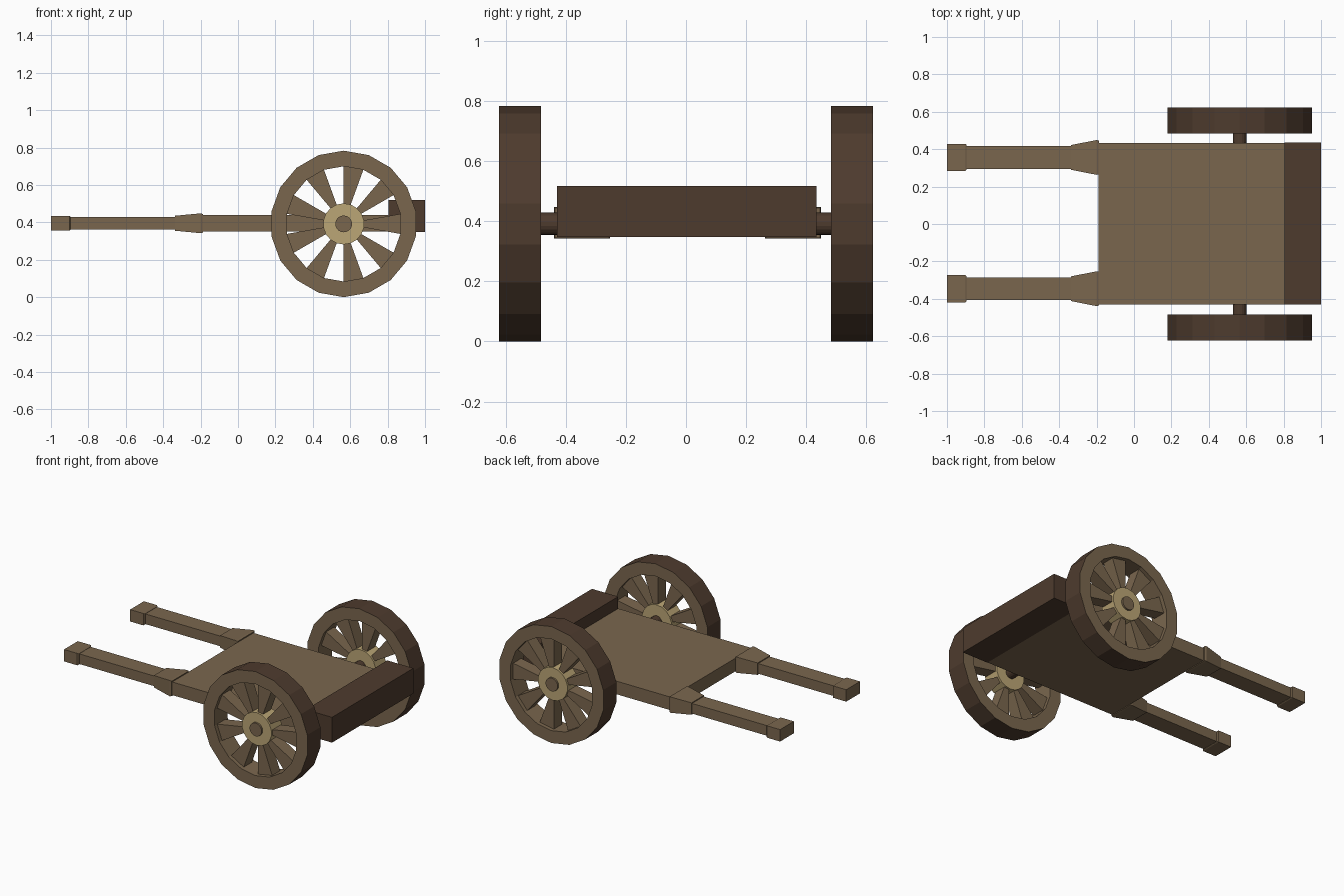
import bpy, bmesh, math
from mathutils import Vector

if "Cube" in bpy.data.objects:
    bpy.data.objects.remove(bpy.data.objects["Cube"])

def mat(name, rgb):
    m = bpy.data.materials.new(name)
    m.diffuse_color = (*rgb, 1)
    m.use_nodes = True
    m.node_tree.nodes["Principled BSDF"].inputs["Base Color"].default_value = m.diffuse_color
    return m

WOOD = mat("mid brown wood", (0.195, 0.134, 0.076))
DARK = mat("dark brown wood", (0.076, 0.044, 0.027))
TAN = mat("tan hub", (0.50, 0.38, 0.18))

CX, CZ = 0.565, 0.3915   # wheel centre
N = 18                   # wheel sides

def finish(bm, name, mats):
    bmesh.ops.recalc_face_normals(bm, faces=bm.faces)
    me = bpy.data.meshes.new(name)
    bm.to_mesh(me)
    bm.free()
    for m in mats:
        me.materials.append(m)
    ob = bpy.data.objects.new(name, me)
    bpy.context.collection.objects.link(ob)
    return ob

def loft(name, sections, m):
    """Square-section bar along x; each section is (x, y0, y1, z0, z1)."""
    bm = bmesh.new()
    rings = [[bm.verts.new((x, y, z)) for y, z in ((a, c), (b, c), (b, d), (a, d))]
             for x, a, b, c, d in sections]
    for p, q in zip(rings, rings[1:]):
        for i in range(4):
            j = (i + 1) % 4
            bm.faces.new((p[i], p[j], q[j], q[i]))
    bm.faces.new(rings[0])
    bm.faces.new(rings[-1])
    return finish(bm, name, [m])

def pt(r, k, y):
    a = math.pi / 2 + k * 2 * math.pi / N
    return Vector((CX + r * math.cos(a), y, CZ + r * math.sin(a)))

def disc(name, r, y0, y1, mats):
    """Solid cylinder across the cart; the outer wall takes the last material."""
    bm = bmesh.new()
    a = [bm.verts.new(pt(r, k, y0)) for k in range(N)]
    b = [bm.verts.new(pt(r, k, y1)) for k in range(N)]
    bm.faces.new(a)
    bm.faces.new(b)
    for k in range(N):
        j = (k + 1) % N
        f = bm.faces.new((a[k], a[j], b[j], b[k]))
        f.material_index = len(mats) - 1
    return finish(bm, name, mats)

def rim(name, ri, ro, y0, y1):
    """Wheel ring with a dark tread."""
    bm = bmesh.new()
    loops = [[bm.verts.new(pt(r, k, y)) for k in range(N)]
             for r, y in ((ro, y0), (ro, y1), (ri, y1), (ri, y0))]
    for s in range(4):
        p, q = loops[s], loops[(s + 1) % 4]
        for k in range(N):
            j = (k + 1) % N
            f = bm.faces.new((p[k], p[j], q[j], q[k]))
            f.material_index = 1 if s == 0 else 0
    return finish(bm, name, [WOOD, DARK])

def spokes(name, ri, ro, y0, y1):
    """Wedge spokes filling every second side of the wheel."""
    bm = bmesh.new()
    for k in range(1, N, 2):
        c = [(ri, k), (ro, k), (ro, k + 1), (ri, k + 1)]
        a = [bm.verts.new(pt(r, i, y0)) for r, i in c]
        b = [bm.verts.new(pt(r, i, y1)) for r, i in c]
        bm.faces.new(a)
        bm.faces.new(b)
        for i in range(4):
            j = (i + 1) % 4
            bm.faces.new((a[i], a[j], b[j], b[i]))
    return finish(bm, name, [WOOD])

# bed and tail box
loft("cart_bed", [(-0.19, -0.43, 0.433, 0.35, 0.438), (0.806, -0.43, 0.433, 0.35, 0.438)], WOOD)
loft("tail_box", [(0.805, -0.43, 0.435, 0.348, 0.518), (1.0, -0.43, 0.435, 0.348, 0.518)], DARK)

# pulling shafts with flared collars and grips
for side, y in (("left", 0.356), ("right", -0.346)):
    def bar(part, *secs):
        loft(f"{side}_{part}", [(x, y - w, y + w, 0.395 - h, 0.395 + h) for x, w, h in secs], WOOD)
    bar("shaft", (-0.91, 0.061, 0.034), (-0.33, 0.061, 0.034))
    bar("grip", (-1.0, 0.073, 0.040), (-0.902, 0.073, 0.040), (-0.895, 0.066, 0.036))
    bar("collar", (-0.337, 0.066, 0.040), (-0.2, 0.093, 0.053), (-0.188, 0.090, 0.050))

# wheels
for side, s in (("left", 1), ("right", -1)):
    rim(f"{side}_wheel_rim", 0.308, 0.3915, s * 0.483, s * 0.622)
    spokes(f"{side}_wheel_spokes", 0.09, 0.315, s * 0.51, s * 0.595)
    disc(f"{side}_wheel_hub", 0.11, s * 0.497, s * 0.608, [TAN])
    disc(f"{side}_axle_cap", 0.045, s * 0.60, s * 0.62, [WOOD])

# axle
disc("axle", 0.037, -0.605, 0.605, [WOOD, DARK])
